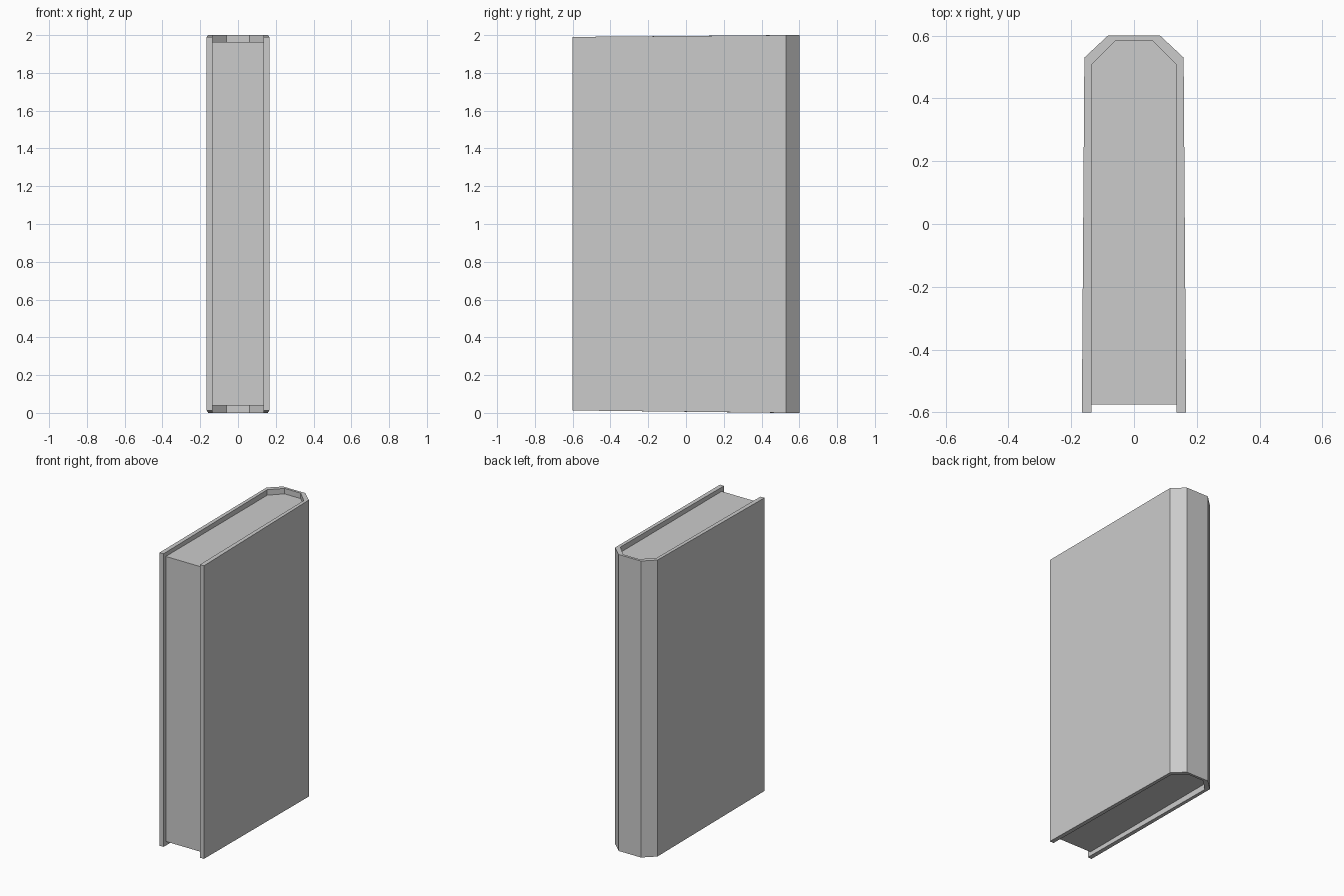
import bpy, bmesh

if "Cube" in bpy.data.objects:
    bpy.data.objects.remove(bpy.data.objects["Cube"])


def mirror_path(half):
    # Half profile on +x, continued in reverse on -x
    return half + [(-x, y) for x, y in reversed(half)]


def trim(y):
    # Cover edges pull in slightly toward the open side
    return 0.013 * max(0.0, (0.53 - y) / 1.13)


def make_object(name, bm):
    bmesh.ops.recalc_face_normals(bm, faces=bm.faces)
    mesh = bpy.data.meshes.new(name)
    bm.to_mesh(mesh)
    bm.free()
    obj = bpy.data.objects.new(name, mesh)
    bpy.context.collection.objects.link(obj)
    return obj


outer = mirror_path([(0.166, -0.6), (0.158, 0.53), (0.083, 0.6)])
inner = mirror_path([(0.136, -0.6), (0.136, 0.506), (0.06, 0.583)])

# Cover: two boards joined by a bevelled spine, as a closed strip of quads
bm = bmesh.new()
rings = []
for (ox, oy), (ix, iy) in zip(outer, inner):
    t = trim(oy)
    rings.append([bm.verts.new(p) for p in (
        (ox, oy, t), (ix, iy, t), (ix, iy, 2 - 0.75 * t), (ox, oy, 2 - 0.75 * t))])
for a, b in zip(rings, rings[1:]):
    for i in range(4):
        j = (i + 1) % 4
        bm.faces.new((a[i], a[j], b[j], b[i]))
bm.faces.new(rings[0])
bm.faces.new(rings[-1])
make_object("cover", bm)

# Page block: fills the cover, recessed at top, bottom and open side
bm = bmesh.new()
pages = mirror_path([(0.136, -0.575), (0.136, 0.506), (0.06, 0.583)])
base = bm.faces.new([bm.verts.new((x, y, 0.04)) for x, y in pages])
ext = bmesh.ops.extrude_face_region(bm, geom=[base], use_keep_orig=True)
top = [v for v in ext["geom"] if isinstance(v, bmesh.types.BMVert)]
bmesh.ops.translate(bm, verts=top, vec=(0, 0, 1.923))
make_object("pages", bm)
